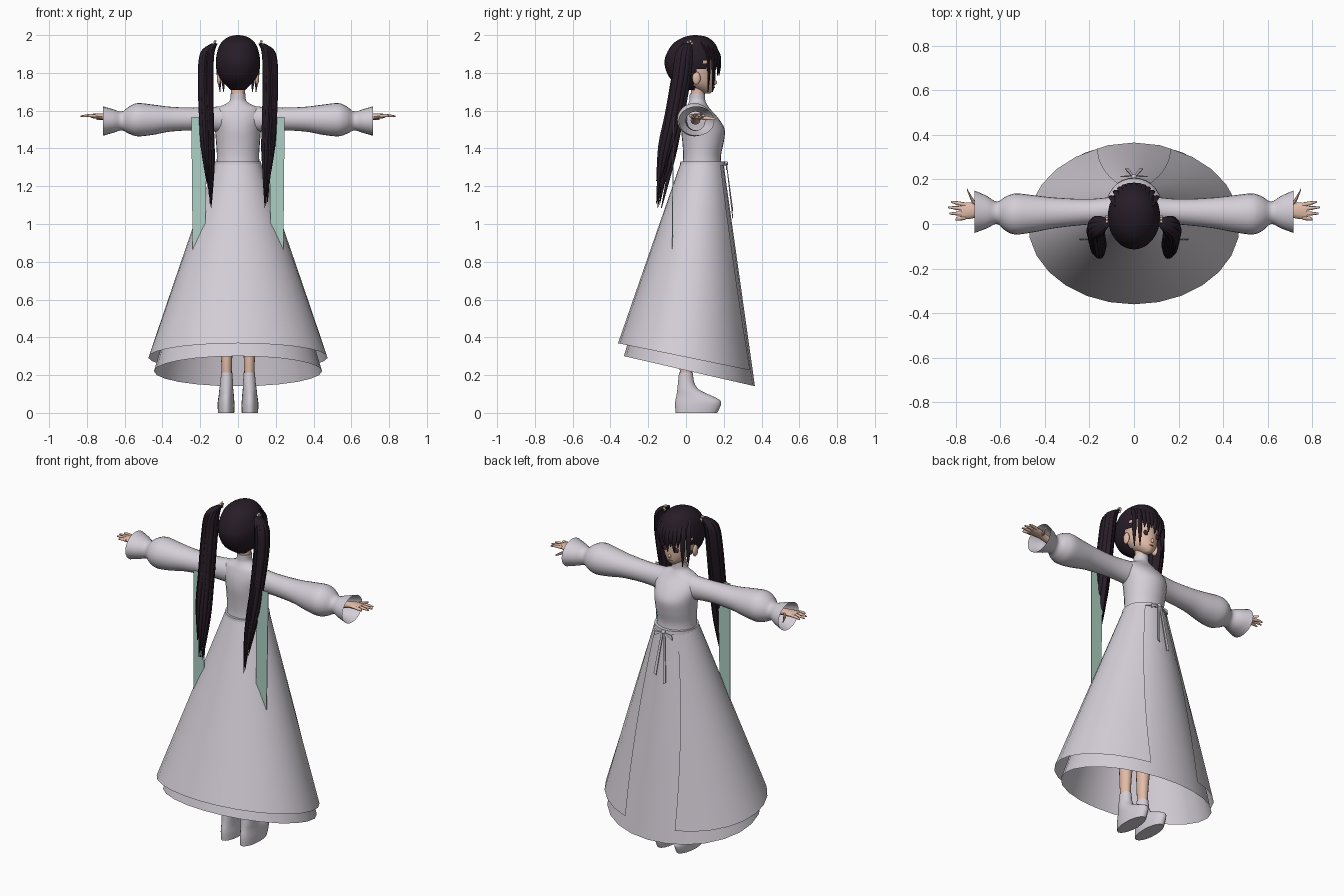
import bpy, bmesh, math, random
from mathutils import Vector

random.seed(4)
if "Cube" in bpy.data.objects:
    bpy.data.objects.remove(bpy.data.objects["Cube"])
made = []


def material(name, r, g, b):
    m = bpy.data.materials.new(name)
    m.use_nodes = True
    m.diffuse_color = (r, g, b, 1)
    node = m.node_tree.nodes["Principled BSDF"]
    node.inputs["Base Color"].default_value = (r, g, b, 1)
    node.inputs["Roughness"].default_value = 0.8
    return m


CLOTH = material("pale lilac cloth", 0.66, 0.62, 0.68)
HAIR = material("dark plum hair", 0.02, 0.012, 0.02)
SKIN = material("skin", 0.76, 0.5, 0.39)
MINT = material("mint ribbon", 0.42, 0.62, 0.54)
EYE = material("dark red eye", 0.07, 0.02, 0.03)
LIPS = material("rose lips", 0.5, 0.16, 0.15)
CREAM = material("cream flower", 0.75, 0.62, 0.5)


def finish(name, bm, mat):
    bmesh.ops.recalc_face_normals(bm, faces=bm.faces)
    me = bpy.data.meshes.new(name)
    bm.to_mesh(me)
    bm.free()
    me.materials.append(mat)
    ob = bpy.data.objects.new(name, me)
    bpy.context.collection.objects.link(ob)
    made.append(ob)
    return ob


def smooth_rows(rows, steps):
    """Catmull-Rom interpolation through rows of numbers."""
    out = []
    for i in range(len(rows) - 1):
        a, b, c, d = (rows[max(0, min(len(rows) - 1, i + k))] for k in (-1, 0, 1, 2))
        for s in range(steps):
            t = s / steps
            out.append([q + 0.5 * t * (r - p + t * (2 * p - 5 * q + 4 * r - w + t * (3 * (q - r) + w - p)))
                        for p, q, r, w in zip(a, b, c, d)])
    return out + [list(rows[-1])]


def bridge(bm, rings, closed=True):
    n = len(rings[0])
    for lo, hi in zip(rings, rings[1:]):
        for i in range(n if closed else n - 1):
            j = (i + 1) % n
            bm.faces.new((lo[i], lo[j], hi[j], hi[i]))


def add_loft(bm, rows, along="z", sides=20, steps=4, caps=True):
    """Elliptical sections: centre x, y, z and two radii."""
    rings = []
    for x, y, z, ru, rv in smooth_rows(rows, steps):
        ru, rv = max(ru, 0.001), max(rv, 0.001)
        ring = []
        for i in range(sides):
            a = math.tau * i / sides
            u, v = ru * math.cos(a), rv * math.sin(a)
            ring.append(bm.verts.new((x + u, y + v, z) if along == "z" else (x, y + u, z + v)))
        rings.append(ring)
    bridge(bm, rings)
    if caps:
        bm.faces.new(rings[0])
        bm.faces.new(rings[-1])


def loft(name, rows, mat, **kw):
    bm = bmesh.new()
    add_loft(bm, rows, **kw)
    return finish(name, bm, mat)


def mirror_rows(rows, s):
    return [(s * r[0], *r[1:]) for r in rows]


def blob(name, loc, size, mat):
    bm = bmesh.new()
    bmesh.ops.create_uvsphere(bm, u_segments=16, v_segments=10, radius=1)
    for v in bm.verts:
        v.co = Vector(loc) + Vector(a * b for a, b in zip(v.co, size))
    return finish(name, bm, mat)


def plate(name, points, mat, thickness=0.004):
    bm = bmesh.new()
    f = bm.faces.new([bm.verts.new(p) for p in points])
    ext = bmesh.ops.extrude_face_region(bm, geom=[f])["geom"]
    bmesh.ops.translate(bm, vec=(0, thickness, 0), verts=[v for v in ext if isinstance(v, bmesh.types.BMVert)])
    return finish(name, bm, mat)


def skirt(name, hem_y, hem_rx, hem_ry, hem_z, slope, top_gap, hem_gap, grow):
    """Cone with a tilted hem and an optional opening at the front."""
    bm, rings, n = bmesh.new(), [], 24
    for k in range(9):
        t, ring = k / 8, []
        gap = math.radians(top_gap + (hem_gap - top_gap) * t)
        for i in range(n + (1 if hem_gap else 0)):
            a = math.pi / 2 + gap + (math.tau - 2 * gap) * i / n
            top = Vector(((0.118 + grow) * math.cos(a), 0.088 + (0.113 + grow) * math.sin(a), 1.325))
            y = hem_y + hem_ry * math.sin(a)
            hem = Vector((hem_rx * math.cos(a), y, hem_z - slope * y))
            ring.append(bm.verts.new(top.lerp(hem, t)))
        rings.append(ring)
    bridge(bm, rings, closed=not hem_gap)
    return finish(name, bm, CLOTH)


# Skirts, bodice and waistband
skirt("overskirt", 0, 0.475, 0.36, 0.295, 0.205, 36, 20, 0.003)
skirt("underskirt", 0.018, 0.445, 0.347, 0.225, 0.23, 0, 0, -0.003)
loft("bodice", [(0, 0.085, 1.3, 0.116, 0.105), (0, 0.085, 1.36, 0.112, 0.1), (0, 0.09, 1.43, 0.116, 0.109),
                (0, 0.09, 1.5, 0.122, 0.115), (0, 0.076, 1.56, 0.13, 0.095), (0, 0.062, 1.61, 0.115, 0.065),
                (0, 0.06, 1.635, 0.066, 0.05), (0, 0.06, 1.655, 0.043, 0.042), (0, 0.06, 1.69, 0.04, 0.04)],
     CLOTH, sides=28)
loft("waistband", [(0, 0.088, 1.31, 0.124, 0.12), (0, 0.088, 1.33, 0.122, 0.118)], CLOTH, sides=28, steps=1)
loft("neck", [(0, 0.06, 1.66, 0.036, 0.036), (0, 0.065, 1.76, 0.036, 0.036)], SKIN, steps=1)

# Front bow
blob("bow_knot", (0, 0.213, 1.32), (0.012, 0.01, 0.012), CLOTH)
for s, side in ((1, "left"), (-1, "right")):
    plate(side + "_bow_loop", [(0, 0.213, 1.322), (s * 0.055, 0.21, 1.312), (s * 0.06, 0.212, 1.285)], CLOTH)
    plate(side + "_bow_tail", [(0, 0.213, 1.315), (s * 0.012, 0.213, 1.315),
                               (s * 0.04, 0.245, 1.06 + s * 0.02), (s * 0.024, 0.245, 1.05 + s * 0.02)], CLOTH)

for s, side in ((1, "left"), (-1, "right")):
    # Sleeve with a puffed forearm and flared open cuff
    loft(side + "_sleeve", mirror_rows(
        [(0.07, 0.065, 1.555, 0.06, 0.07), (0.2, 0.055, 1.556, 0.057, 0.06), (0.35, 0.05, 1.555, 0.068, 0.065),
         (0.45, 0.046, 1.552, 0.083, 0.08), (0.53, 0.045, 1.552, 0.092, 0.088), (0.575, 0.046, 1.55, 0.077, 0.073),
         (0.615, 0.05, 1.545, 0.05, 0.05), (0.66, 0.053, 1.545, 0.073, 0.062), (0.715, 0.055, 1.545, 0.095, 0.078)],
        s), CLOTH, along="x", sides=24, caps=False)

    # Hand
    bm = bmesh.new()
    add_loft(bm, mirror_rows([(0.6, 0.05, 1.55, 0.026, 0.024), (0.69, 0.055, 1.565, 0.023, 0.018),
                              (0.73, 0.06, 1.57, 0.036, 0.016), (0.775, 0.056, 1.572, 0.036, 0.011)], s), along="x", sides=12)
    for base, tip, reach in ((0.086, 0.1, 0.82), (0.067, 0.075, 0.833), (0.047, 0.047, 0.828), (0.028, 0.02, 0.8)):
        add_loft(bm, mirror_rows([(0.755, base, 1.572, 0.01, 0.009), (0.79, (base + tip) / 2, 1.574, 0.009, 0.008),
                                  (reach, tip, 1.57, 0.004, 0.004)], s), along="x", sides=8, steps=2)
    add_loft(bm, mirror_rows([(0.705, 0.075, 1.565, 0.016, 0.012), (0.73, 0.115, 1.56, 0.013, 0.01),
                              (0.748, 0.155, 1.556, 0.005, 0.005)], s), along="x", sides=8, steps=2)
    finish(side + "_hand", bm, SKIN)

    # Leg and platform boot
    loft(side + "_leg", mirror_rows([(0.06, 0, 0.18, 0.026, 0.03), (0.06, 0, 0.3, 0.03, 0.036),
                                     (0.06, 0.01, 0.5, 0.042, 0.045), (0.06, 0.03, 0.95, 0.055, 0.06)], s), SKIN, sides=16)
    loft(side + "_boot", mirror_rows(
        [(0.063, 0.055, 0, 0.043, 0.11), (0.063, 0.063, 0.04, 0.045, 0.121), (0.063, 0.062, 0.068, 0.043, 0.118),
         (0.062, 0.038, 0.095, 0.04, 0.088), (0.062, 0.01, 0.125, 0.037, 0.056), (0.06, 0, 0.165, 0.033, 0.042),
         (0.06, 0, 0.215, 0.03, 0.037)], s), CLOTH, steps=2)

    # Hanging ribbon
    plate(side + "_ribbon", [(s * 0.247, -0.068, 1.567), (s * 0.165, -0.068, 1.567),
                             (s * 0.172, -0.075, 0.95), (s * 0.24, -0.075, 0.84)], MINT)

    # Twin tail made of tapered locks
    path = [(0.125, 0.005, 1.955, 0.4), (0.162, -0.01, 1.9, 0.9), (0.172, -0.025, 1.75, 1), (0.167, -0.062, 1.5, 1),
            (0.16, -0.1, 1.3, 1.05), (0.152, -0.14, 1.07, 0.5)]
    radii = (0.009, 0.018, 0.02, 0.019, 0.014, 0.002)
    bm = bmesh.new()
    for k in range(11):
        a = math.tau * k / 10
        dx, dy = (0.024 * math.cos(a), 0.033 * math.sin(a)) if k < 10 else (0, 0)
        reach = random.uniform(0.78, 1)
        rows = [(s * (x + dx * w), y + dy * w, 1.955 - (1.955 - z) * reach, r * 0.85, r)
                for (x, y, z, w), r in zip(path, radii)]
        add_loft(bm, rows, sides=8)
    finish(side + "_twin_tail", bm, HAIR)

    # Flower hair tie
    bm = bmesh.new()
    for k in range(5):
        a = math.tau * k / 5
        spot = Vector((s * 0.122, 0.02 + 0.012 * math.cos(a), 1.955 + 0.012 * math.sin(a)))
        petal = bmesh.ops.create_icosphere(bm, subdivisions=1, radius=0.008)["verts"]
        bmesh.ops.translate(bm, vec=spot, verts=petal)
    finish(side + "_hair_flower", bm, CREAM)

    # Ear and eye
    blob(side + "_ear", (s * 0.1, 0.055, 1.772), (0.012, 0.022, 0.034), SKIN)
    blob(side + "_eye", (s * 0.037, 0.146, 1.79), (0.018, 0.006, 0.015), EYE)

# Face
loft("head", [(0, 0.112, 1.692, 0.014, 0.018), (0, 0.1, 1.71, 0.04, 0.046), (0, 0.08, 1.74, 0.066, 0.073),
              (0, 0.066, 1.78, 0.08, 0.09), (0, 0.06, 1.83, 0.086, 0.097), (0, 0.055, 1.88, 0.085, 0.1),
              (0, 0.05, 1.94, 0.06, 0.075)], SKIN, sides=24)
blob("nose", (0, 0.154, 1.75), (0.008, 0.011, 0.012), SKIN)
blob("mouth", (0, 0.149, 1.723), (0.014, 0.004, 0.004), LIPS)

# Scalp hair with the face area cut away
cap = bmesh.new()
add_loft(cap, [(0, 0.05, 2, 0.01, 0.01), (0, 0.05, 1.988, 0.055, 0.065), (0, 0.042, 1.95, 0.096, 0.115),
               (0, 0.035, 1.88, 0.116, 0.146), (0, 0.03, 1.82, 0.113, 0.138), (0, 0.025, 1.76, 0.088, 0.1),
               (0, 0.03, 1.71, 0.035, 0.035)], sides=32)
cut = [f for f in cap.faces if (c := f.calc_center_median()).z < 1.87 and c.y > 0.1 or c.z < 1.82 and c.y > 0.045]
bmesh.ops.delete(cap, geom=cut, context="FACES")
finish("scalp_hair", cap, HAIR)

# Fringe and side locks
bm = bmesh.new()
for k in range(-5, 6):
    x = k * 0.02
    y = 0.035 + 0.143 * math.sqrt(1 - (x / 0.125) ** 2)
    tip = 1.7 if abs(k) >= 4 else 1.785 + 0.03 * (k % 2)
    add_loft(bm, [(x * 0.75, y - 0.04, 1.96, 0.012, 0.008), (x * 0.95, y - 0.006, 1.9, 0.017, 0.009),
                  (x, y, (1.9 + tip) / 2, 0.014, 0.008), (x * 0.95, y - 0.004, tip, 0.002, 0.002)], sides=8)
finish("fringe", bm, HAIR)

# Smooth shading with sharp rims kept
bpy.ops.object.select_all(action="DESELECT")
for ob in made:
    ob.select_set(True)
bpy.context.view_layer.objects.active = made[0]
bpy.ops.object.shade_smooth_by_angle(angle=math.radians(50))
